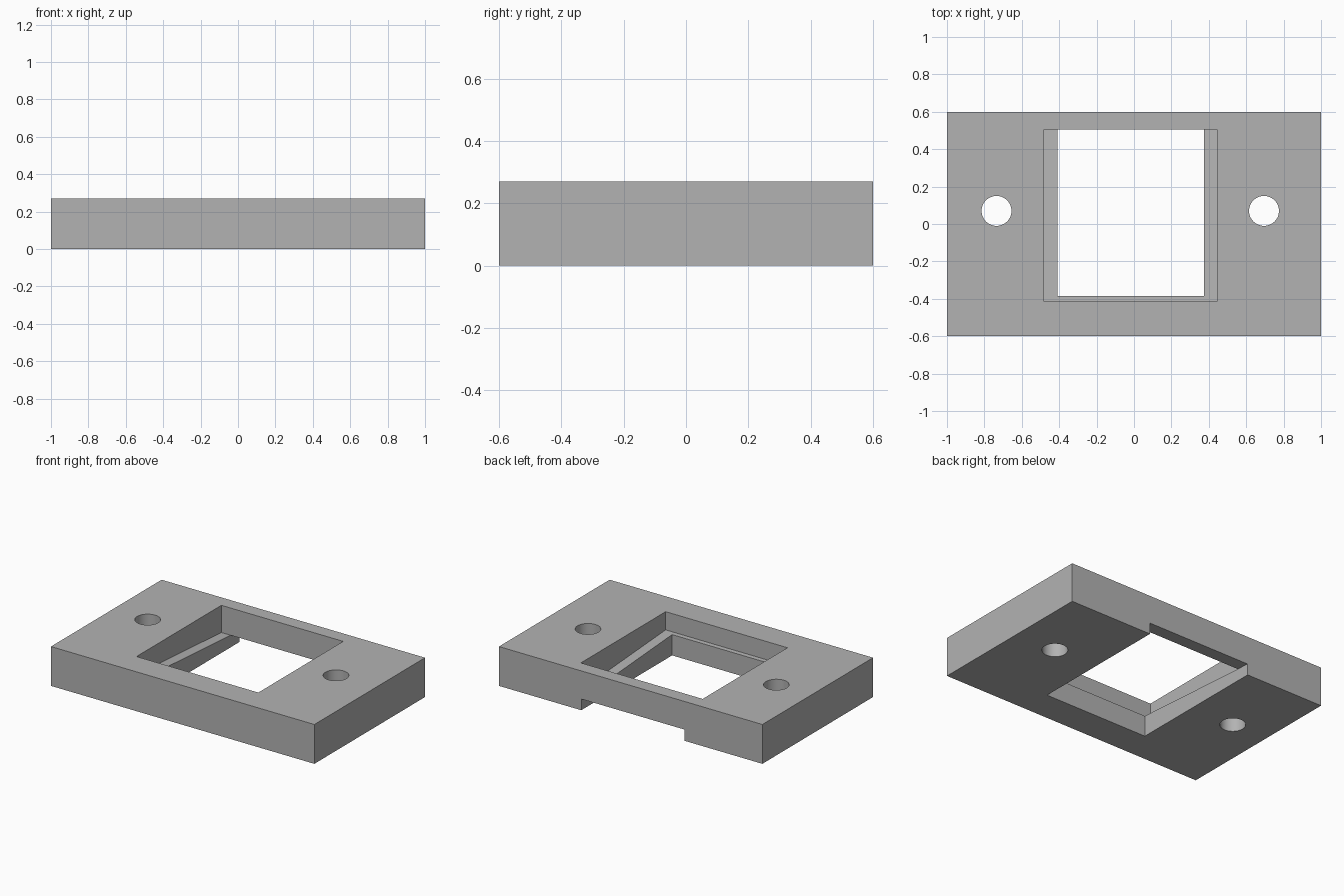
import bpy
import bmesh
import math

cube = bpy.data.objects.get("Cube")
if cube:
    bpy.data.objects.remove(cube, do_unlink=True)

grey = bpy.data.materials.new("plain grey")
grey.use_nodes = True
colour = (0.45, 0.45, 0.45, 1)
grey.diffuse_color = colour
grey.node_tree.nodes["Principled BSDF"].inputs["Base Color"].default_value = colour

HEIGHT = 0.27


def ledge_z(y):
    """Height of the tilted ledge, falling towards the back."""
    return 0.145 - 0.067 * (y + 0.415)


def prism(name, points, direction):
    """Extrude a closed outline along a direction into a solid object."""
    bm = bmesh.new()
    face = bm.faces.new([bm.verts.new(p) for p in points])
    new = bmesh.ops.extrude_face_region(bm, geom=[face])["geom"]
    verts = [v for v in new if isinstance(v, bmesh.types.BMVert)]
    bmesh.ops.translate(bm, verts=verts, vec=direction)
    bmesh.ops.recalc_face_normals(bm, faces=bm.faces)
    mesh = bpy.data.meshes.new(name)
    bm.to_mesh(mesh)
    bm.free()
    obj = bpy.data.objects.new(name, mesh)
    bpy.context.collection.objects.link(obj)
    return obj


def side_prism(name, x0, x1, profile):
    """Extrude a (y, z) profile between two x positions."""
    return prism(name, [(x0, y, z) for y, z in profile], (x1 - x0, 0, 0))


def hole_cutter(x, y, radius, sides=48):
    angles = [2 * math.pi * i / sides for i in range(sides)]
    ring = [(x + radius * math.cos(a), y + radius * math.sin(a), -0.1) for a in angles]
    return prism("hole_cutter", ring, (0, 0, 0.5))


# Mounting plate
plate = side_prism("mounting_plate", -1, 1,
                   [(-0.6, 0), (0.6, 0), (0.6, HEIGHT), (-0.6, HEIGHT)])
plate.data.materials.append(grey)

# Upper pocket with a tilted floor
front, back = -0.415, 0.505
pocket = side_prism("pocket_cutter", -0.48, 0.445,
                    [(front, ledge_z(front)), (back, ledge_z(back)),
                     (back, 0.4), (front, 0.4)])

# Narrower lower opening that runs out through the back edge
inner = -0.385
channel = side_prism("channel_cutter", -0.41, 0.375,
                     [(inner, -0.1), (0.7, -0.1), (0.7, ledge_z(0.7)),
                      (back, ledge_z(back)), (0.4, 0.2), (inner, 0.2)])

# Screw holes
cutters = [pocket, channel] + [hole_cutter(x, 0.07, 0.08) for x in (-0.735, 0.695)]

for cutter in cutters:
    cutter.hide_render = True
    mod = plate.modifiers.new(cutter.name, "BOOLEAN")
    mod.operation = "DIFFERENCE"
    mod.solver = "EXACT"
    mod.object = cutter

# Bake the cuts and remove the cutters
bpy.context.view_layer.update()
evaluated = plate.evaluated_get(bpy.context.evaluated_depsgraph_get())
result = bpy.data.meshes.new_from_object(evaluated)
plate.modifiers.clear()
plate.data = result
result.name = "mounting_plate"
for cutter in cutters:
    bpy.data.objects.remove(cutter, do_unlink=True)
result.materials.clear()
result.materials.append(grey)

# Smooth hole walls, crisp edges elsewhere
bpy.ops.object.select_all(action="DESELECT")
plate.select_set(True)
bpy.context.view_layer.objects.active = plate
bpy.ops.object.shade_smooth_by_angle(angle=math.radians(30))
